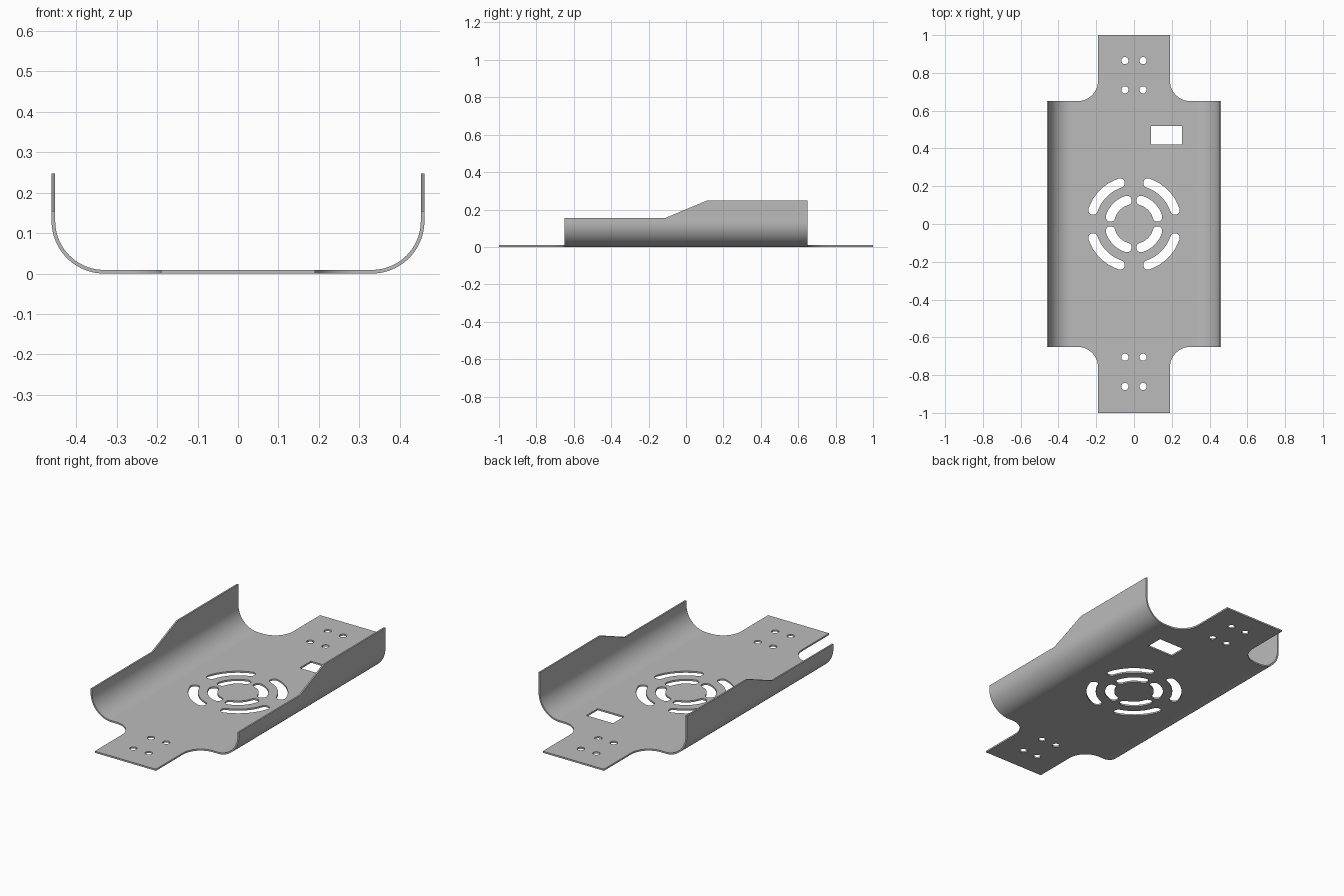
import bpy, bmesh
from math import sin, cos, pi, radians
from mathutils import Vector

cube = bpy.data.objects.get("Cube")
if cube:
    bpy.data.objects.remove(cube, do_unlink=True)

WIDTH, THICK, BEND, TALL = 0.461, 0.009, 0.13, 0.247   # half width, sheet, outer bend, wall
BODY, TAB, FILLET = 0.65, 0.19, 0.11                   # body half length, tab half width

metal = bpy.data.materials.new("grey sheet metal")
metal.use_nodes = True
grey = (0.5, 0.5, 0.5, 1)
metal.diffuse_color = grey
metal.node_tree.nodes["Principled BSDF"].inputs["Base Color"].default_value = grey


def arc(cx, cy, r, start, end, steps):
    angles = [radians(start + (end - start) * i / steps) for i in range(steps + 1)]
    return [(cx + r * cos(a), cy + r * sin(a)) for a in angles]


def prism(bm, outline, place, depth):
    """Extrude a closed 2D outline; place maps a 2D point into space."""
    face = bm.faces.new([bm.verts.new(place(p)) for p in outline])
    moved = bmesh.ops.extrude_face_region(bm, geom=[face])["geom"]
    bmesh.ops.translate(bm, vec=Vector(depth),
                        verts=[v for v in moved if isinstance(v, bmesh.types.BMVert)])


def finish(bm, name):
    bmesh.ops.recalc_face_normals(bm, faces=bm.faces)
    mesh = bpy.data.meshes.new(name)
    bm.to_mesh(mesh)
    bm.free()
    obj = bpy.data.objects.new(name, mesh)
    bpy.context.collection.objects.link(obj)
    return obj


def flat(p):
    return (p[0], p[1], -0.1)


# Bent sheet: a U profile run along the full length
cx = WIDTH - BEND
outer = arc(cx, BEND, BEND, -90, 0, 24) + [(WIDTH, TALL)]
inner = [(WIDTH - THICK, TALL)] + arc(cx, BEND, BEND - THICK, 0, -90, 24)
mirrored = [(-x, z) for x, z in reversed(outer + inner)]
half = len(inner)
profile = outer + inner + mirrored[:half] + mirrored[half:]
bm = bmesh.new()
prism(bm, profile, lambda p: (p[0], -1, p[1]), (0, 2, 0))
tray = finish(bm, "bent_tray")
tray.data.materials.append(metal)

# Corner cutters leave the filleted mounting tabs
bm = bmesh.new()
corner = ([(TAB, 1.1)] + arc(TAB + FILLET, BODY + FILLET, FILLET, 180, 270, 16)
          + [(0.6, BODY), (0.6, 1.1)])
for sx in (-1, 1):
    for sy in (-1, 1):
        prism(bm, [(x * sx, y * sy) for x, y in corner], flat, (0, 0, 0.6))
corners = finish(bm, "corner_cutter")

# Side walls step down toward the front
bm = bmesh.new()
step = [(-1.2, 0.155), (-0.11, 0.155), (0.11, TALL), (0.11, 0.4), (-1.2, 0.4)]
prism(bm, step, lambda p: (-0.7, p[0], p[1]), (1.4, 0, 0))
wall_step = finish(bm, "wall_step_cutter")

# Screw holes, window and ring of curved vent slots
bm = bmesh.new()
for sx in (-1, 1):
    for y in (-0.86, -0.705, 0.71, 0.865):
        prism(bm, arc(0.048 * sx, y, 0.019, 0, 345, 23), flat, (0, 0, 0.2))
prism(bm, [(0.09, 0.42), (0.255, 0.42), (0.255, 0.52), (0.09, 0.52)], flat, (0, 0, 0.2))
for radius, margin in ((0.229, 18.8), (0.13, 16.5)):
    w = 0.025
    for turn in range(4):
        a, b = turn * 90 + margin, turn * 90 + 90 - margin
        ends = [(radius * cos(radians(t)), radius * sin(radians(t))) for t in (a, b)]
        slot = (arc(0, 0, radius + w, a, b, 14)
                + arc(*ends[1], w, b, b + 180, 10)[1:-1]
                + arc(0, 0, radius - w, b, a, 14)
                + arc(*ends[0], w, a + 180, a + 360, 10)[1:-1])
        prism(bm, slot, flat, (0, 0, 0.2))
openings = finish(bm, "opening_cutter")

# Cut, then shade the bends smoothly
bpy.ops.object.select_all(action='DESELECT')
bpy.context.view_layer.objects.active = tray
tray.select_set(True)
for cutter in (corners, wall_step, openings):
    cutter.hide_render = True
    mod = tray.modifiers.new(cutter.name, 'BOOLEAN')
    mod.operation, mod.solver, mod.object = 'DIFFERENCE', 'EXACT', cutter
    bpy.ops.object.modifier_apply(modifier=mod.name)
    bpy.data.objects.remove(cutter, do_unlink=True)
bpy.ops.object.shade_smooth_by_angle(angle=radians(30))
weighted = tray.modifiers.new("even shading", 'WEIGHTED_NORMAL')
weighted.keep_sharp = True
